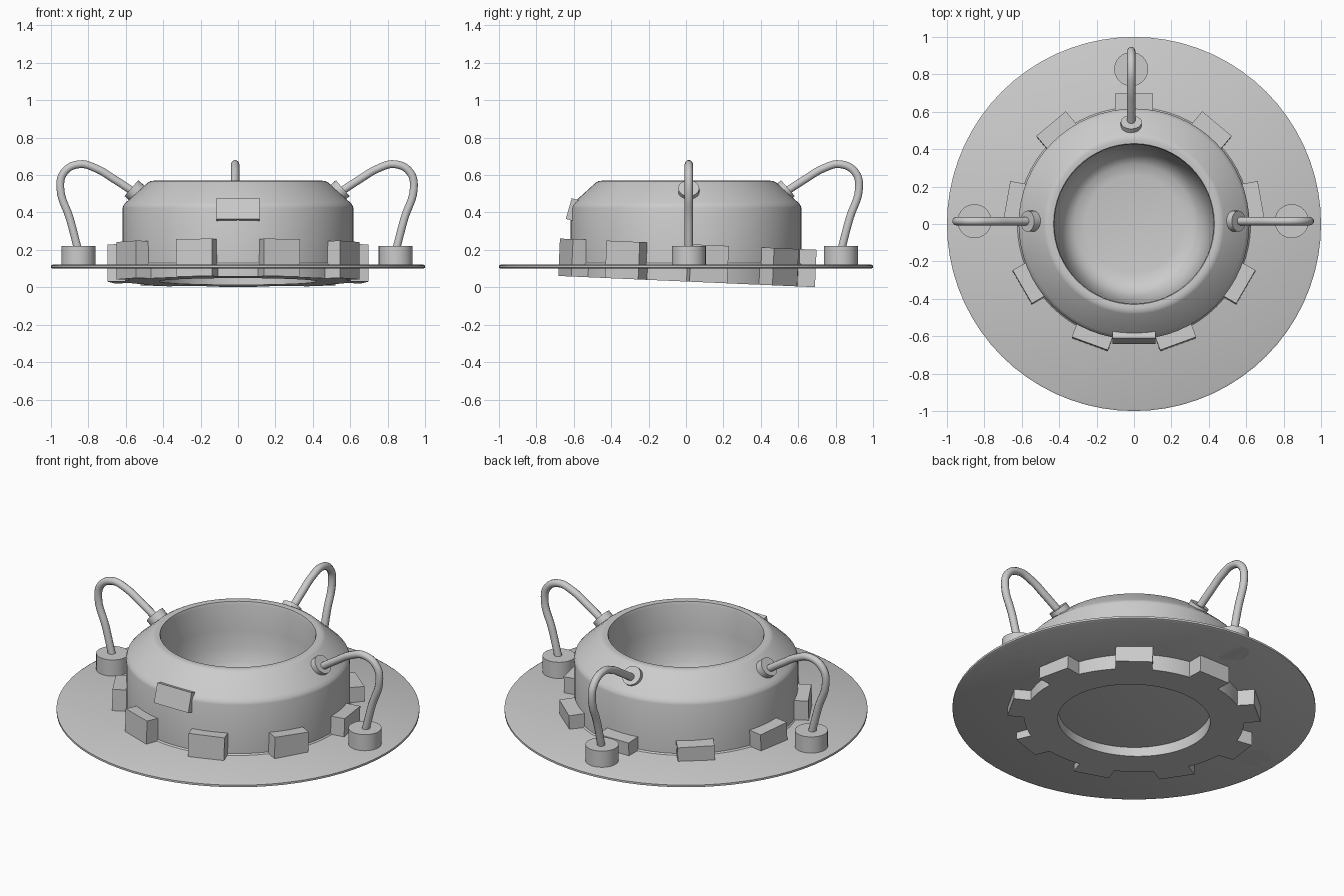
import bpy, bmesh, math
from mathutils import Vector, Matrix

if "Cube" in bpy.data.objects:
    bpy.data.objects.remove(bpy.data.objects["Cube"])


def finish(name, bm, smooth=True):
    bmesh.ops.recalc_face_normals(bm, faces=bm.faces)
    me = bpy.data.meshes.new(name)
    bm.to_mesh(me)
    bm.free()
    ob = bpy.data.objects.new(name, me)
    bpy.context.collection.objects.link(ob)
    if smooth:
        bpy.ops.object.select_all(action='DESELECT')
        ob.select_set(True)
        bpy.context.view_layer.objects.active = ob
        bpy.ops.object.shade_smooth_by_angle(angle=math.radians(35))
    return ob


def lathe(name, profile, n=64):
    # spin an (r, z) profile around the z axis; r = 0 ends close the surface
    bm = bmesh.new()
    vs = [bm.verts.new((r, 0, z)) for r, z in profile]
    es = [bm.edges.new(p) for p in zip(vs, vs[1:])]
    bmesh.ops.spin(bm, geom=vs + es, cent=(0, 0, 0), axis=(0, 0, 1),
                   angle=2 * math.pi, steps=n, use_duplicate=False)
    bmesh.ops.remove_doubles(bm, verts=bm.verts, dist=1e-4)
    return finish(name, bm)


def cylinder(name, center, axis, radius, length, n=32):
    bm = bmesh.new()
    rot = Vector((0, 0, 1)).rotation_difference(Vector(axis)).to_matrix().to_4x4()
    bmesh.ops.create_cone(bm, cap_ends=True, segments=n, radius1=radius,
                          radius2=radius, depth=length,
                          matrix=Matrix.Translation(center) @ rot)
    return finish(name, bm)


# wide thin flange
lathe("flange", [(0, 0.10), (0.99, 0.10), (1.0, 0.105), (1.0, 0.117),
                 (0.99, 0.122), (0, 0.122)], 72)

# chamfered body with a deep bowl
lathe("bowl_body", [(0.63, 0.115), (0.617, 0.13), (0.617, 0.425), (0.612, 0.44),
                    (0.598, 0.455), (0.482, 0.56), (0.468, 0.568), (0.45, 0.57),
                    (0.43, 0.568), (0.425, 0.55), (0.42, 0.40), (0.41, 0.30),
                    (0.39, 0.22), (0.36, 0.165), (0.32, 0.138), (0.26, 0.127),
                    (0, 0.126)])

# tilted locking ring under the flange
tilt = Matrix.Translation((0, 0, 0.031)) @ Matrix.Rotation(math.radians(-2.5), 4, 'X')
ring = lathe("locking_ring", [(0.42, 0.15), (0.42, 0), (0.605, 0), (0.605, 0.2)])
ring.matrix_world = tilt

# nine square teeth around the ring
bm = bmesh.new()
for i in range(9):
    spin = Matrix.Rotation(math.radians(90 + 40 * i), 4, 'Z')
    box = Matrix.Translation((0.635, 0, 0.1)) @ Matrix.Diagonal((0.11, 0.205, 0.2, 1))
    bmesh.ops.create_cube(bm, size=1, matrix=tilt @ spin @ box)
finish("ring_teeth", bm, False)

# tilted plate on the front
bm = bmesh.new()
bmesh.ops.create_cube(bm, size=1, matrix=Matrix.Translation((0, -0.605, 0.415))
                      @ Matrix.Rotation(math.radians(-16), 4, 'X')
                      @ Matrix.Diagonal((0.23, 0.045, 0.115, 1)))
finish("front_plate", bm, False)

# three hoses, each with a base socket and a collar on the chamfer
path = [(0.85, 0.20), (0.895, 0.37), (0.945, 0.53), (0.925, 0.615),
        (0.845, 0.658), (0.755, 0.636), (0.66, 0.58), (0.53, 0.495)]
for side, to_world in (("right", lambda r, z: (r - 0.005, 0.015, z)),
                       ("left", lambda r, z: (-r - 0.005, 0.015, z)),
                       ("back", lambda r, z: (-0.015, r - 0.02, z))):
    cylinder(side + "_socket", to_world(0.848, 0.16), (0, 0, 1), 0.091, 0.12)
    a, b = Vector(to_world(0.505, 0.478)), Vector(to_world(0.565, 0.53))
    cylinder(side + "_collar", (a + b) / 2, (b - a).normalized(), 0.056, (b - a).length, 24)

    cu = bpy.data.curves.new(side + "_hose", 'CURVE')
    cu.dimensions = '3D'
    cu.bevel_depth = 0.022
    cu.bevel_resolution = 3
    cu.resolution_u = 5
    cu.use_fill_caps = True
    sp = cu.splines.new('BEZIER')
    sp.bezier_points.add(len(path) - 1)
    for p, (r, z) in zip(sp.bezier_points, path):
        p.co = to_world(r, z)
        p.handle_left_type = p.handle_right_type = 'AUTO'
    bpy.context.collection.objects.link(bpy.data.objects.new(side + "_hose", cu))
